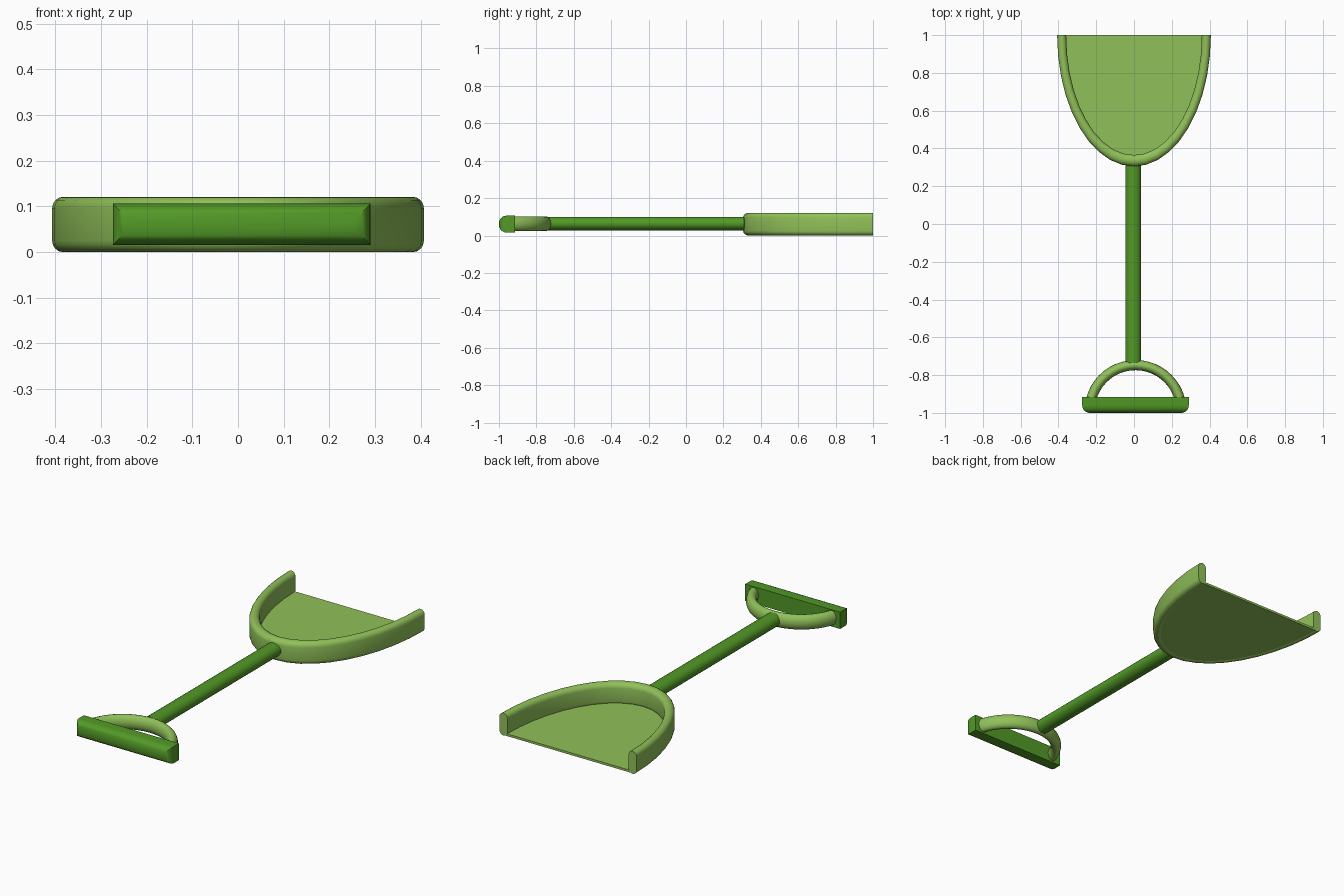
import bpy, bmesh
from math import sin, cos, pi, radians

if "Cube" in bpy.data.objects:
    bpy.data.objects.remove(bpy.data.objects["Cube"])


def material(name, color):
    m = bpy.data.materials.new(name)
    m.diffuse_color = color
    m.use_nodes = True
    m.node_tree.nodes["Principled BSDF"].inputs["Base Color"].default_value = m.diffuse_color
    return m


LIGHT = material("light_green", (0.28, 0.53, 0.10, 1))
DARK = material("dark_green", (0.085, 0.32, 0.02, 1))


def finish(bm, name, mat, angle=40):
    bmesh.ops.recalc_face_normals(bm, faces=bm.faces)
    me = bpy.data.meshes.new(name)
    bm.to_mesh(me)
    bm.free()
    ob = bpy.data.objects.new(name, me)
    bpy.context.collection.objects.link(ob)
    me.materials.append(mat)
    bpy.ops.object.select_all(action='DESELECT')
    ob.select_set(True)
    bpy.context.view_layer.objects.active = ob
    bpy.ops.object.shade_smooth_by_angle(angle=radians(angle))
    return ob


def arc_sweep(name, mat, center, radii, half, profile, a0, a1, steps):
    """Sweep a (u, z) profile along an elliptical arc; u runs -1..1 across the wall."""
    bm = bmesh.new()
    rings = []
    for i in range(steps + 1):
        a = radians(a0 + (a1 - a0) * i / steps)
        rings.append([bm.verts.new((center[0] + (radii[0] + half[0] * u) * cos(a),
                                    center[1] + (radii[1] + half[1] * u) * sin(a), z))
                      for u, z in profile])
    n = len(profile)
    for r, s in zip(rings, rings[1:]):
        for k in range(n):
            bm.faces.new((r[k], r[(k + 1) % n], s[(k + 1) % n], s[k]))
    bm.faces.new(rings[0])
    bm.faces.new(rings[-1])
    return finish(bm, name, mat)


# Scoop rim: rounded wall around half an ellipse
capsule = [(cos(pi * k / 8), 0.096 + 0.025 * sin(pi * k / 8)) for k in range(9)]
capsule += [(cos(pi + pi * k / 8), 0.025 + 0.025 * sin(pi + pi * k / 8)) for k in range(9)]
arc_sweep("scoop_rim", LIGHT, (0, 1), (0.383, 0.665), (0.024, 0.03), capsule, 180, 360, 20)

# Scoop floor: thin half-ellipse plate
bm = bmesh.new()
plate = bm.faces.new([bm.verts.new((0.383 * cos(pi + pi * i / 20),
                                    1 + 0.665 * sin(pi + pi * i / 20), 0.003))
                      for i in range(21)])
ext = bmesh.ops.extrude_face_region(bm, geom=[plate])
bmesh.ops.translate(bm, vec=(0, 0, 0.012),
                    verts=[v for v in ext["geom"] if isinstance(v, bmesh.types.BMVert)])
if plate.is_valid is False or len([f for f in bm.faces if len(f.verts) > 4]) < 2:
    bm.faces.new([v for v in bm.verts if abs(v.co.z - 0.003) < 1e-5])
finish(bm, "scoop_floor", LIGHT)

# Shaft: slightly flattened cylinder from grip loop to scoop
bpy.ops.mesh.primitive_cylinder_add(vertices=24, radius=1, depth=1.06,
                                    location=(-0.004, -0.205, 0.064),
                                    rotation=(pi / 2, 0, 0))
shaft = bpy.context.object
shaft.name = "shaft"
shaft.scale = (0.042, 0.036, 1)
shaft.data.materials.append(DARK)
bpy.ops.object.shade_smooth_by_angle(angle=radians(40))

# Grip loop: arch joining the shaft to the grip bar
oval = [(cos(2 * pi * k / 16), 0.063 + 0.039 * sin(2 * pi * k / 16)) for k in range(16)]
arc_sweep("grip_loop", LIGHT, (0.008, -0.99), (0.243, 0.243), (0.027, 0.027),
          oval, 14, 166, 20)

# Grip bar: box with a flat back and rounded front edges
bm = bmesh.new()
bmesh.ops.create_cube(bm, size=1)
for v in bm.verts:
    v.co = (0.008 + 0.564 * v.co.x, -0.9575 + 0.085 * v.co.y, 0.061 + 0.09 * v.co.z)
front = [e for e in bm.edges if all(v.co.y < -0.99 for v in e.verts)]
bmesh.ops.bevel(bm, geom=front, offset=0.04, segments=6, profile=0.5, affect='EDGES')
finish(bm, "grip_bar", DARK)
